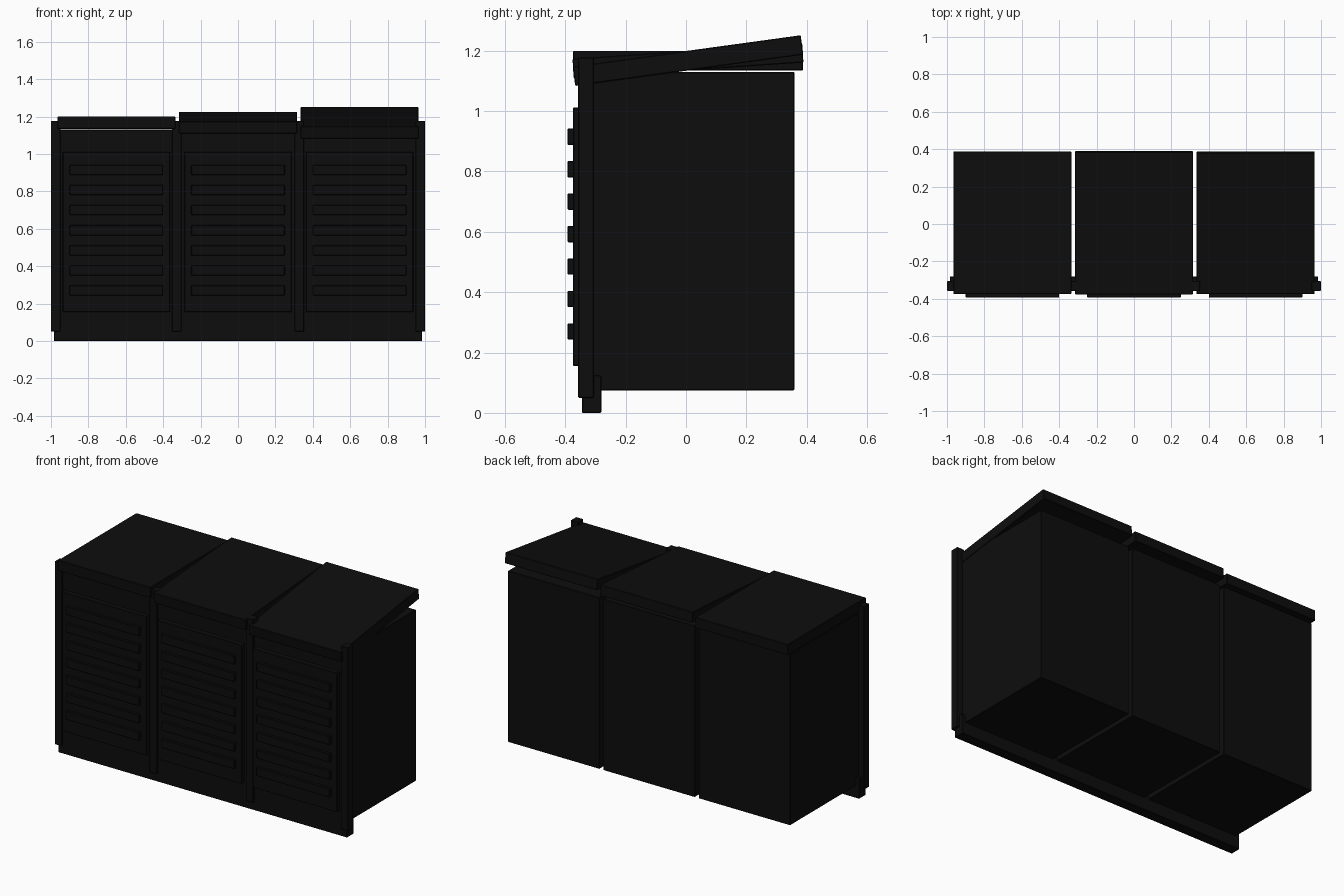
import bpy
import math

if "Cube" in bpy.data.objects:
    bpy.data.objects.remove(bpy.data.objects["Cube"])

black = bpy.data.materials.new("matte black")
black.use_nodes = True
colour = (0.004, 0.004, 0.004, 1)
black.diffuse_color = colour
black.node_tree.nodes["Principled BSDF"].inputs["Base Color"].default_value = colour


def box(name, x, y, z, bevel=0.003):
    """Box from (min, max) ranges with lightly softened edges."""
    spans = (x, y, z)
    bpy.ops.mesh.primitive_cube_add(size=1, location=[(a + b) / 2 for a, b in spans])
    ob = bpy.context.object
    ob.name = name
    ob.scale = [b - a for a, b in spans]
    bpy.ops.object.transform_apply(location=False, rotation=False, scale=True)
    ob.data.materials.append(black)
    mod = ob.modifiers.new("soft edges", "BEVEL")
    mod.width = bevel
    mod.segments = 1
    return ob


PITCH = 0.65
LID_HALF = 0.315
TOP = 1.2
THICK = 0.065

for i, side in enumerate(("right", "middle", "left")):
    cx = (i - 1) * PITCH

    # Cabinet body
    box(f"{side}_cabinet", (cx - 0.312, cx + 0.312), (-0.345, 0.36), (0.075, 1.13))

    # Lid, tilted a little more on each cabinet
    lid = box(f"{side}_lid", (cx - LID_HALF, cx + LID_HALF), (-0.375, 0.388),
              (TOP - THICK, TOP))
    lid.rotation_euler.x = math.radians(3.9 * i)

    # Door panel with its slats
    box(f"{side}_door", (cx - 0.287, cx + 0.287), (-0.375, -0.34), (0.155, 1.012))
    for n in range(7):
        z = 0.27 + n * 0.1075
        box(f"{side}_slat_{n + 1}", (cx - 0.25, cx + 0.25), (-0.393, -0.37),
            (z - 0.027, z + 0.027))

# Upright posts at the ends and between the cabinets
for n, px in enumerate((-0.975, -0.328, 0.328, 0.975)):
    box(f"post_{n + 1}", (px - 0.025, px + 0.025), (-0.358, -0.305), (0.05, 1.178))

# Plinth board along the front
box("plinth_board", (-0.985, 0.985), (-0.345, -0.28), (0, 0.125))
